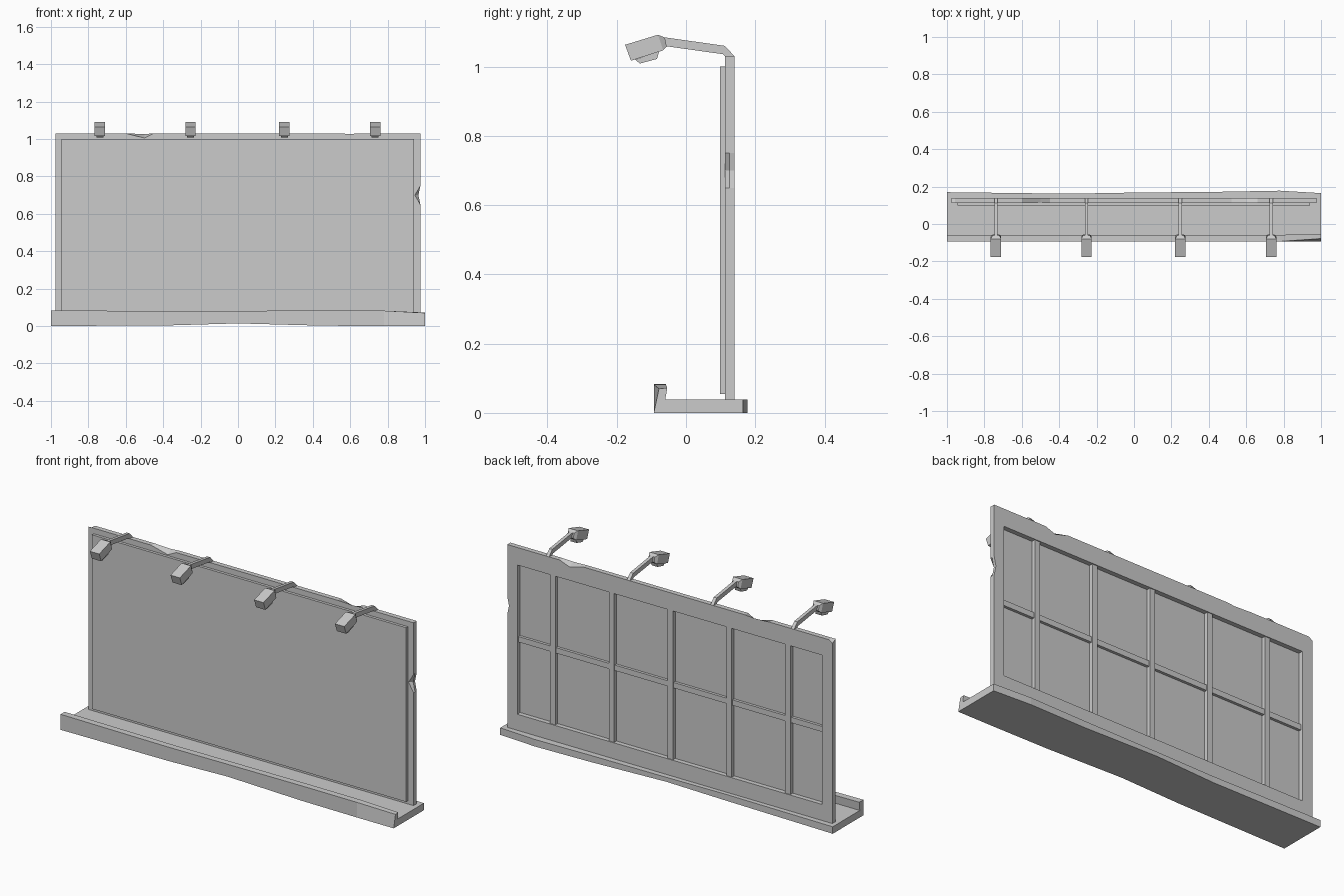
import bpy, bmesh

cube = bpy.data.objects.get("Cube")
if cube:
    bpy.data.objects.remove(cube)

grey = bpy.data.materials.new("plain_grey")
grey.use_nodes = True
COLOUR = (0.6, 0.6, 0.6, 1)
grey.diffuse_color = COLOUR
grey.node_tree.nodes["Principled BSDF"].inputs["Base Color"].default_value = COLOUR


def loft(name, rings):
    """Join matching rings of points into a closed solid."""
    bm = bmesh.new()
    loops = [[bm.verts.new(p) for p in ring] for ring in rings]
    n = len(loops[0])
    for a, b in zip(loops, loops[1:]):
        for i in range(n):
            j = (i + 1) % n
            bm.faces.new((a[i], a[j], b[j], b[i]))
    bm.faces.new(loops[0])
    bm.faces.new(loops[-1])
    bmesh.ops.recalc_face_normals(bm, faces=bm.faces)
    mesh = bpy.data.meshes.new(name)
    bm.to_mesh(mesh)
    bm.free()
    mesh.materials.append(grey)
    obj = bpy.data.objects.new(name, mesh)
    bpy.context.scene.collection.objects.link(obj)
    return obj


def box(name, x0, x1, y0, y1, z0, z1):
    return loft(name, [[(x, y0, z0), (x, y1, z0), (x, y1, z1), (x, y0, z1)]
                       for x in (x0, x1)])


def prism(name, x, half, outline):
    """Extrude a side outline (y, z) across x."""
    return loft(name, [[(x + s * half, y, z) for y, z in outline]
                       for s in (-1, 1)])


# Worn tray base: x, back edge y, underside z, lip top z
FRONT, FLOOR = -0.093, 0.038
rings = []
for x, back, low, top in [(-1, .17, 0, .084), (-.35, .162, .004, .079),
                          (0, .168, .014, .081), (.45, .172, .002, .083),
                          (.78, .178, 0, .082)]:
    rings.append([(x, p, q) for p, q in [
        (FRONT, low), (back, low), (back, FLOOR), (-.062, FLOOR),
        (-.058, top), (FRONT, top)]])
rings.append([(1, p, q) for p, q in [
    (FRONT, 0), (.165, 0), (.165, FLOOR), (-.06, FLOOR),
    (-.054, .072), (-.078, .07)]])
loft("tray_base", rings)

# Frame with chipped edges
L, R, F, B = -.977, .975, .113, .14
BOTTOM, TOP, IN_B, IN_T, IN_X = .036, 1.03, .125, .935, .915
stations = [(L, TOP, 1.015), (L + .02, TOP, TOP), (-.6, TOP, TOP),
            (-.5, 1.005, 1.026), (-.45, TOP, TOP), (.52, TOP, TOP),
            (.6, 1.027, 1.008), (.66, TOP, TOP), (R, TOP, TOP)]
loft("frame_top", [[(x, F, IN_T), (x, B, IN_T), (x, B, zb), (x, F, zf)]
                   for x, zf, zb in stations])
box("frame_bottom", L, R, F, B, BOTTOM, IN_B)
box("frame_right_side", L, -IN_X, F, B, IN_B, IN_T)
loft("frame_left_side", [
    [(IN_X, F, z), (IN_X, B, z), (R - cut * .35, B, z),
     (R - cut * .35, F + .012, z), (R - cut, F, z)]
    for z, cut in [(IN_B, 0), (.65, 0), (.7, .03), (.75, 0), (IN_T, 0)]])

# Display panel and rear braces
box("display_panel", -.945, .94, .098, .115, .055, 1.0)
for i in range(5):
    x = (i - 2) * .353
    box(f"upright_brace_{i + 1}", x - .016, x + .016, .114, .135, IN_B, IN_T)
box("cross_brace", -IN_X, IN_X, .114, .13, .513, .543)

# Overhead lamps
ARM = [(-.065, 1.085), (.112, 1.06), (.14, 1.03), (.113, 1.03),
       (.106, 1.036), (-.065, 1.06)]
BULB = [(-.147, 1.02), (-.133, 1.009), (-.084, 1.022), (-.077, 1.045)]
for i, x in enumerate((-.738, -.254, .248, .733)):
    prism(f"lamp_arm_{i + 1}", x, .009, ARM)
    prism(f"lamp_bulb_{i + 1}", x, .018, BULB)
    sections = [(.028, -.176, 1.063, -.159, 1.017),
                (.028, -.081, 1.092, -.066, 1.047),
                (.018, -.061, 1.084, -.056, 1.058)]
    loft(f"lamp_head_{i + 1}", [
        [(x - h, y0, z0), (x + h, y0, z0), (x + h, y1, z1), (x - h, y1, z1)]
        for h, y0, z0, y1, z1 in sections])
